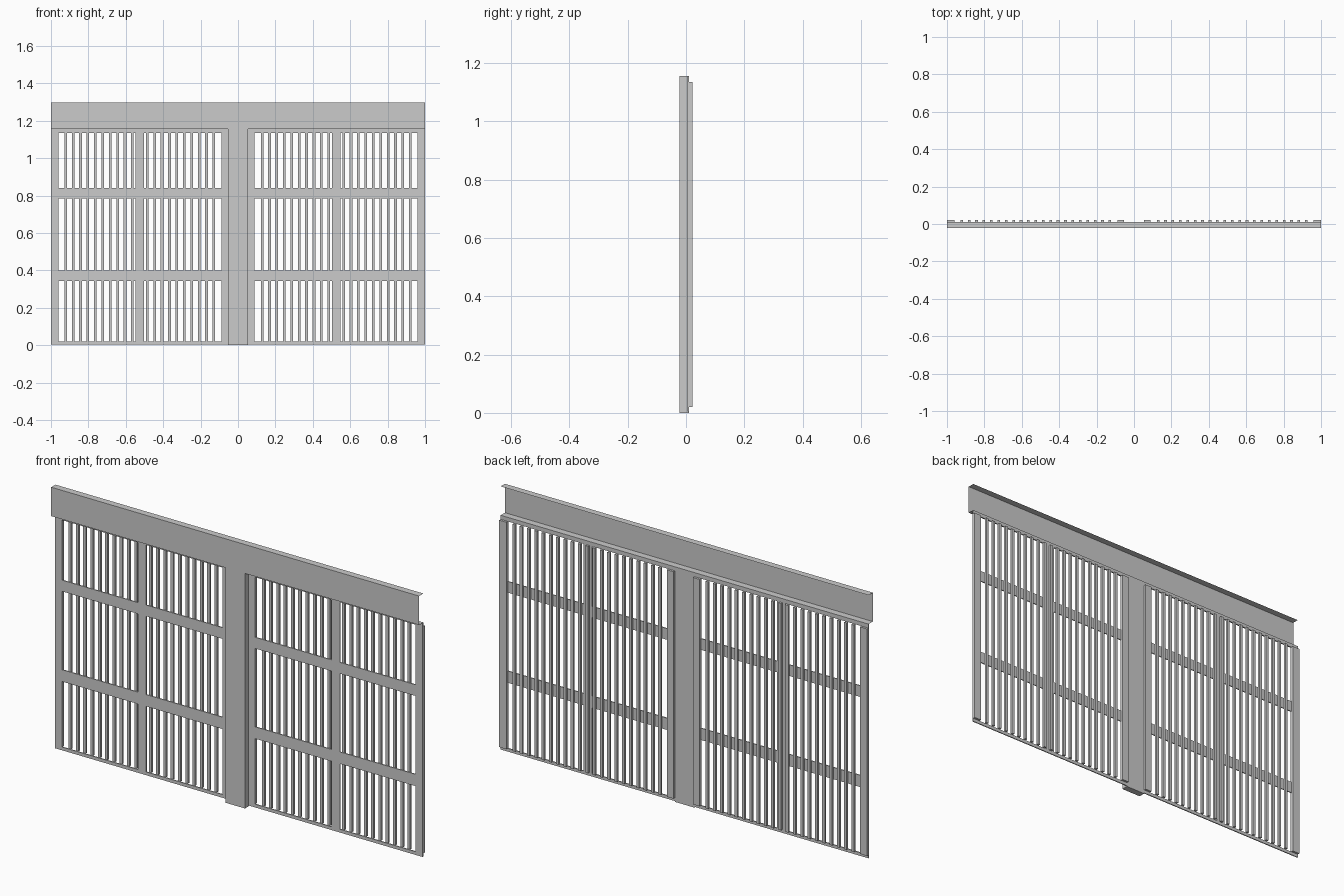
import bpy, bmesh
from mathutils import Vector

if "Cube" in bpy.data.objects:
    bpy.data.objects.remove(bpy.data.objects["Cube"])

H, TOP = 1.155, 1.297            # panel height, overall height
YF, YP, YM, YB = -0.022, 0.006, 0.011, 0.022   # fascia, panel front, panel mid, slat back
X0, X1 = 0.053, 1.0              # panel extent on the right half
IN0, IN1 = 0.089, 0.961          # opening extent
Z0, Z1 = 0.02, 1.135             # opening bottom and top


def make(name, boxes, mirror=True):
    """One object out of (xmin, xmax, ymin, ymax, zmin, zmax) boxes."""
    bm = bmesh.new()
    for xa, xb, ya, yb, za, zb in boxes:
        geo = bmesh.ops.create_cube(bm, size=1)["verts"]
        bmesh.ops.scale(bm, vec=(xb - xa, yb - ya, zb - za), verts=geo)
        bmesh.ops.translate(bm, vec=((xa + xb) / 2, (ya + yb) / 2, (za + zb) / 2), verts=geo)
    return finish(name, bm, mirror)


def finish(name, bm, mirror):
    me = bpy.data.meshes.new(name)
    bm.to_mesh(me)
    bm.free()
    ob = bpy.data.objects.new(name, me)
    bpy.context.collection.objects.link(ob)
    if mirror:
        ob.modifiers.new("Mirror", "MIRROR").use_mirror_merge = False
    return ob


# Central post
make("center_post", [(-X0, X0, YF, YM, 0, H)], mirror=False)

# Header: open sheet with top and bottom flanges
bm = bmesh.new()
profile = [(YM, H), (YF, H), (YF, TOP), (YM, TOP)]
rows = [[bm.verts.new(Vector((x, y, z))) for y, z in profile] for x in (-1, 1)]
for i in range(3):
    bm.faces.new((rows[0][i], rows[1][i], rows[1][i + 1], rows[0][i + 1]))
finish("header_fascia", bm, False)

# Panel top and bottom rails
make("panel_rails", [(X0, X1, YP, YM, 0.004, Z0), (X0, X1, YP, YM, Z1, H)])

# Panel side stiles, thicker between the rails
make("panel_stiles", [(a, b, YP, YB, Z0, Z1) for a, b in ((X0, IN0), (IN1, X1))])

# Middle stile and cross rails
make("middle_stile", [(0.503, 0.549, YP, YM, Z0, Z1)])
make("cross_rails", [(a, b, YP, YM, za, zb)
                     for za, zb in ((0.342, 0.4), (0.785, 0.84))
                     for a, b in ((IN0, 0.503), (0.549, IN1))])

# Vertical slats behind the rails
n = 22
step = (IN1 - IN0) / n
make("slats", [(IN0 + k * step - 0.007, IN0 + k * step + 0.007, YM, YB, Z0, Z1)
               for k in range(1, n)])
